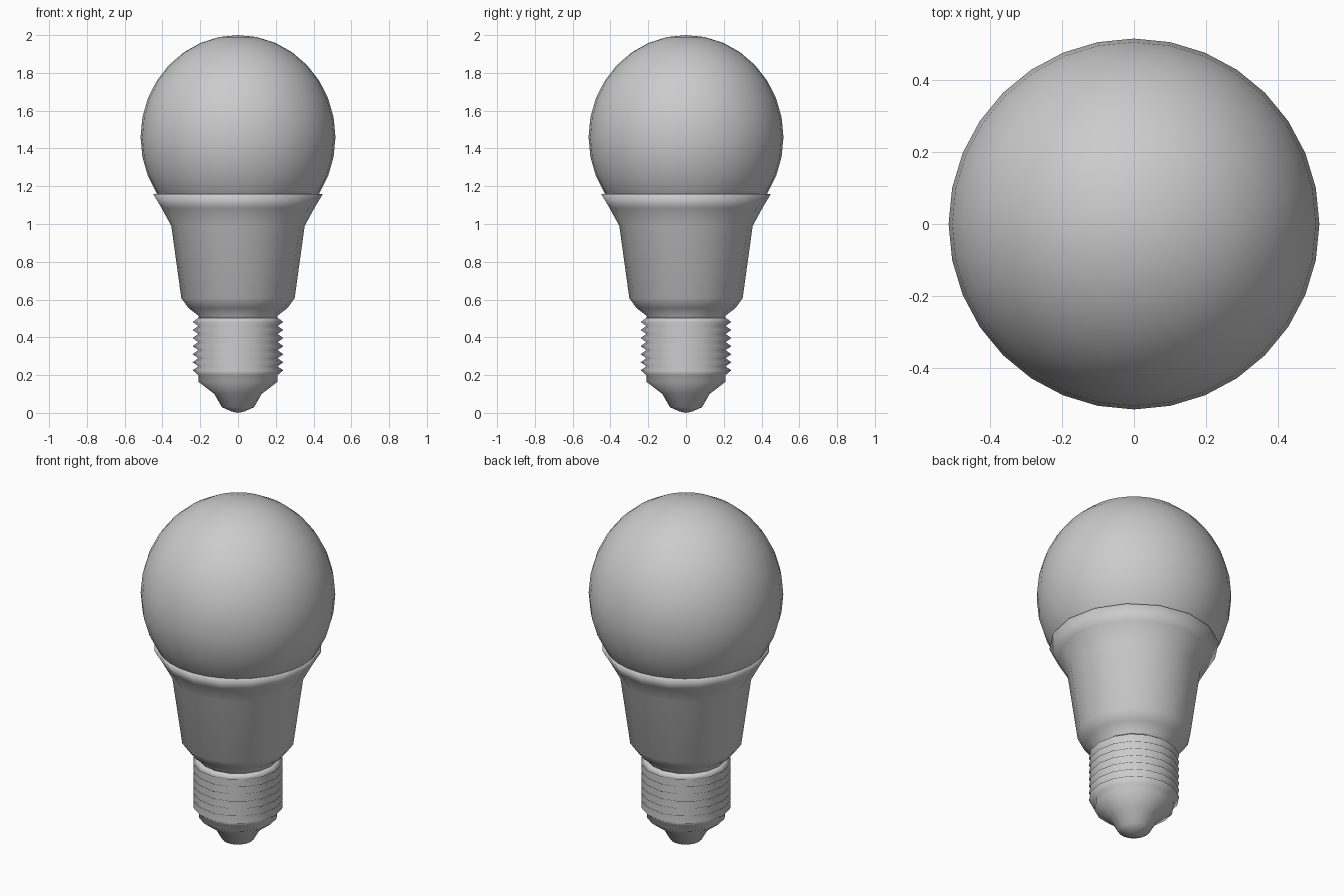
import bpy, bmesh, math

if "Cube" in bpy.data.objects:
    bpy.data.objects.remove(bpy.data.objects["Cube"])


def lathe(name, profile, sides=16):
    """Revolve (radius, z) points, listed bottom to top, around the z axis."""
    bm = bmesh.new()
    rings = []
    for r, z in profile:
        if r == 0:
            rings.append([bm.verts.new((0, 0, z))] * sides)
        else:
            rings.append([bm.verts.new((r * math.cos(2 * math.pi * i / sides),
                                        r * math.sin(2 * math.pi * i / sides), z))
                          for i in range(sides)])
    for a, b in zip(rings, rings[1:]):
        for i in range(sides):
            j = (i + 1) % sides
            bm.faces.new(list(dict.fromkeys((a[i], a[j], b[j], b[i]))))
    for f in bm.faces:
        f.smooth = True
    bmesh.ops.recalc_face_normals(bm, faces=bm.faces)
    mesh = bpy.data.meshes.new(name)
    bm.to_mesh(mesh)
    bm.free()
    obj = bpy.data.objects.new(name, mesh)
    bpy.context.collection.objects.link(obj)
    return obj


# Glass globe, slightly taller than wide
bpy.ops.mesh.primitive_uv_sphere_add(segments=32, ring_count=16, radius=1, location=(0, 0, 1.46))
globe = bpy.context.object
globe.name = "globe"
globe.scale = (0.516, 0.516, 0.54)
bpy.ops.object.shade_smooth()

# Flared housing with a lip tucked under the globe
lathe("housing", [(0, 0.495), (0.21, 0.495), (0.21, 0.515), (0.262, 0.555), (0.30, 0.607),
                  (0.353, 0.99), (0.405, 1.085), (0.45, 1.16), (0.40, 1.16)])

# Screw base: contact tip, insulator cone, collar, then ridged thread
profile = [(0, 0), (0.035, 0.008), (0.085, 0.03), (0.125, 0.10), (0.21, 0.165), (0.21, 0.20)]
pitch, teeth = 0.0427, 7
for k in range(teeth):
    z = 0.204 + k * pitch
    profile += [(0.24, z + pitch / 2), (0.21, z + pitch)]
profile.append((0, 0.51))
lathe("screw_base", profile)
